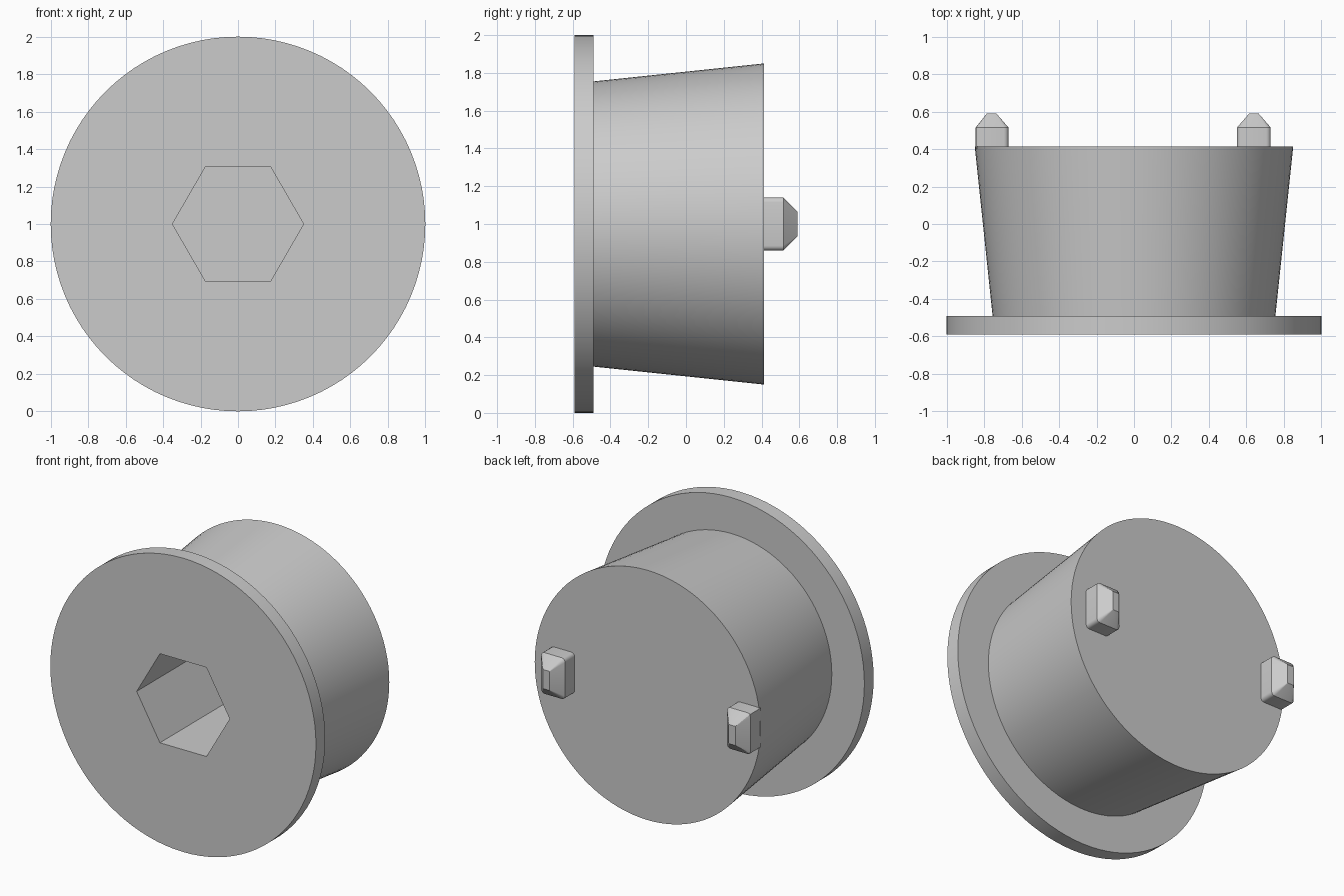
import bpy, bmesh
from math import sin, cos, pi, hypot, radians

default = bpy.data.objects.get("Cube")
if default:
    bpy.data.objects.remove(default, do_unlink=True)

grey = bpy.data.materials.new("plain_grey")
grey.use_nodes = True
grey.diffuse_color = (0.6, 0.6, 0.6, 1)
grey.node_tree.nodes["Principled BSDF"].inputs["Base Color"].default_value = grey.diffuse_color


def loft(name, rings):
    """Bridge equal-length rings of points and cap both ends."""
    bm = bmesh.new()
    loops = [[bm.verts.new(p) for p in ring] for ring in rings]
    n = len(loops[0])
    for a, b in zip(loops, loops[1:]):
        for i in range(n):
            j = (i + 1) % n
            bm.faces.new((a[i], a[j], b[j], b[i]))
    bm.faces.new(loops[0])
    bm.faces.new(loops[-1])
    bmesh.ops.recalc_face_normals(bm, faces=bm.faces)
    mesh = bpy.data.meshes.new(name)
    bm.to_mesh(mesh)
    bm.free()
    mesh.materials.append(grey)
    obj = bpy.data.objects.new(name, mesh)
    bpy.context.collection.objects.link(obj)
    return obj


def circle(r, y, n=96):
    return [(r * cos(2 * pi * i / n), y, 1 + r * sin(2 * pi * i / n)) for i in range(n)]


def rounded_rect(cx, y, w, h, r, steps=4):
    """Rounded rectangle across the axis, kept inside the rim radius."""
    pts = []
    for k, (sx, sz) in enumerate([(1, 1), (-1, 1), (-1, -1), (1, -1)]):
        for s in range(steps + 1):
            a = (k + s / steps) * pi / 2
            x = cx + sx * (w / 2 - r) + r * cos(a)
            z = sz * (h / 2 - r) + r * sin(a)
            f = min(1, 0.853 / hypot(x, z))
            pts.append((x * f, y, 1 + z * f))
    return pts


def finish(obj):
    bpy.ops.object.select_all(action='DESELECT')
    obj.select_set(True)
    bpy.context.view_layer.objects.active = obj
    for mod in list(obj.modifiers):
        bpy.ops.object.modifier_apply(modifier=mod.name)
    bpy.ops.object.shade_smooth_by_angle(angle=radians(25))


# Flange and flared body with a deep hexagonal socket
body = loft("flanged_body", [circle(1, -0.59), circle(1, -0.49),
                             circle(0.755, -0.49), circle(0.85, 0.413)])
socket = loft("socket_cutter", [circle(0.35, -0.8, 6), circle(0.35, 0.25, 6)])
socket.hide_render = True
cut = body.modifiers.new("socket", 'BOOLEAN')
cut.operation = 'DIFFERENCE'
cut.solver = 'EXACT'
cut.object = socket
finish(body)
bpy.data.objects.remove(socket, do_unlink=True)

# Two bevelled pegs on the back face
for name, x in (("right_peg", -0.76), ("left_peg", 0.64)):
    peg = loft(name, [rounded_rect(x, 0.40, 0.18, 0.28, 0.025),
                      rounded_rect(x, 0.515, 0.18, 0.28, 0.025),
                      rounded_rect(x, 0.59, 0.05, 0.13, 0.003)])
    finish(peg)
